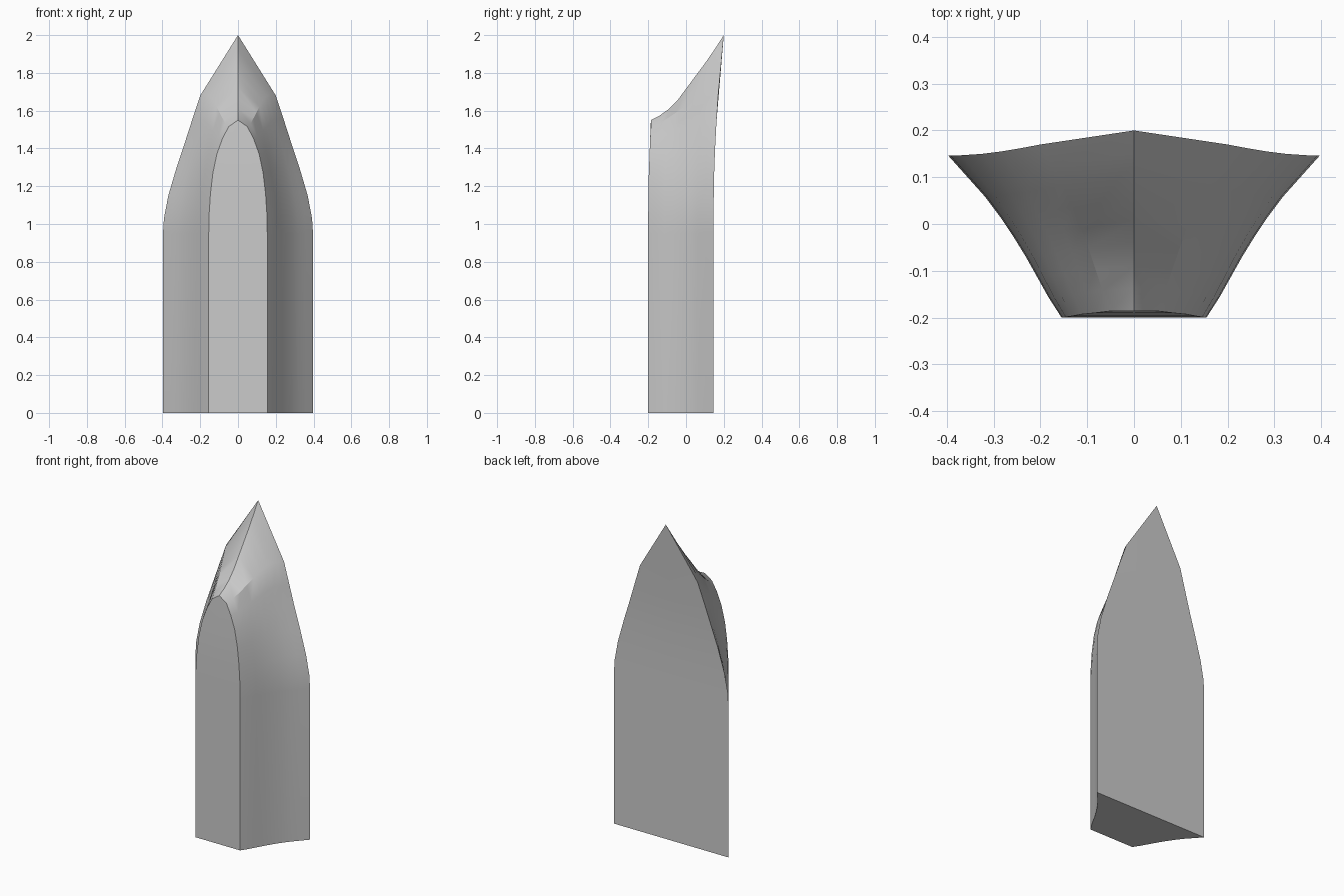
import bpy, bmesh

if "Cube" in bpy.data.objects:
    bpy.data.objects.remove(bpy.data.objects["Cube"])

# Edge curves of the right half, bottom to top: (x, y, z)
front_edge = [(.155, -.2, 0), (.155, -.2, .95), (.153, -.2, 1.05), (.146, -.199, 1.16),
              (.133, -.197, 1.27), (.112, -.193, 1.37), (.083, -.19, 1.45), (.05, -.186, 1.515)]
back_edge = [(.397, .146, 0), (.397, .146, .95), (.392, .146, 1.03), (.369, .147, 1.15),
             (.325, .15, 1.3), (.285, .155, 1.42), (.243, .162, 1.55), (.2, .17, 1.68)]
# Stations from front to back: hollow of the side, rim height, ridge height
hollow = [0, .115, .215, .315, .425, .545, .68, .84, 1]
rim = [1.515, 1.533, 1.56, 1.59, 1.622, 1.657, 1.68, 1.688, 1.68]
ridge = [1.55, 1.575, 1.61, 1.66, 1.725, 1.79, 1.855, 1.925, 2]


def lerp(a, b, t):
    return a + (b - a) * t


bm = bmesh.new()
top = len(front_edge) - 1
n = len(hollow) - 1
rows = []
for i, (f, b) in enumerate(zip(front_edge, back_edge)):
    last = i == top
    row = [bm.verts.new((0, f[1], 1.55 if last else f[2]))]
    for j, s in enumerate(hollow):
        v = j / n
        bulge = rim[j] - lerp(rim[0], rim[-1], v)
        z = lerp(f[2], b[2], v) + bulge * (i / top) ** 3 * (i > 1)
        row.append(bm.verts.new((lerp(f[0], b[0], s), lerp(f[1], b[1], v), z)))
    row.append(bm.verts.new((0, .2, 2) if last else (0, b[1], b[2])))
    rows.append(row)

# Front, hollow side and back walls
for lo, hi in zip(rows, rows[1:]):
    for j in range(len(lo) - 1):
        bm.faces.new((lo[j], lo[j + 1], hi[j + 1], hi[j]))
bm.faces.new(rows[0][::-1])

# Sloped chisel face up to the central ridge
rim_row = rows[-1]
spine = [rim_row[0]]
spine += [bm.verts.new((0, lerp(-.186, .2, j / n), ridge[j])) for j in range(1, n)]
spine.append(rim_row[-1])
for j in range(n):
    bm.faces.new((rim_row[j + 1], rim_row[j + 2], spine[j + 1], spine[j]))

bmesh.ops.recalc_face_normals(bm, faces=bm.faces)
# Half shell is open at x = 0: check the base points down
bm.faces.ensure_lookup_table()
base = min(bm.faces, key=lambda f: f.calc_center_median().z)
if base.normal.z > 0:
    bmesh.ops.reverse_faces(bm, faces=bm.faces)

mesh = bpy.data.meshes.new("pointed_spike")
bm.to_mesh(mesh)
bm.free()
spike = bpy.data.objects.new("pointed_spike", mesh)
bpy.context.collection.objects.link(spike)

# Mirror to the left half
mirror = spike.modifiers.new("mirror", 'MIRROR')
mirror.use_clip = True
mirror.merge_threshold = .0005
bpy.context.view_layer.objects.active = spike
spike.select_set(True)
bpy.ops.object.modifier_apply(modifier="mirror")
bpy.ops.object.shade_smooth_by_angle(angle=.52)
